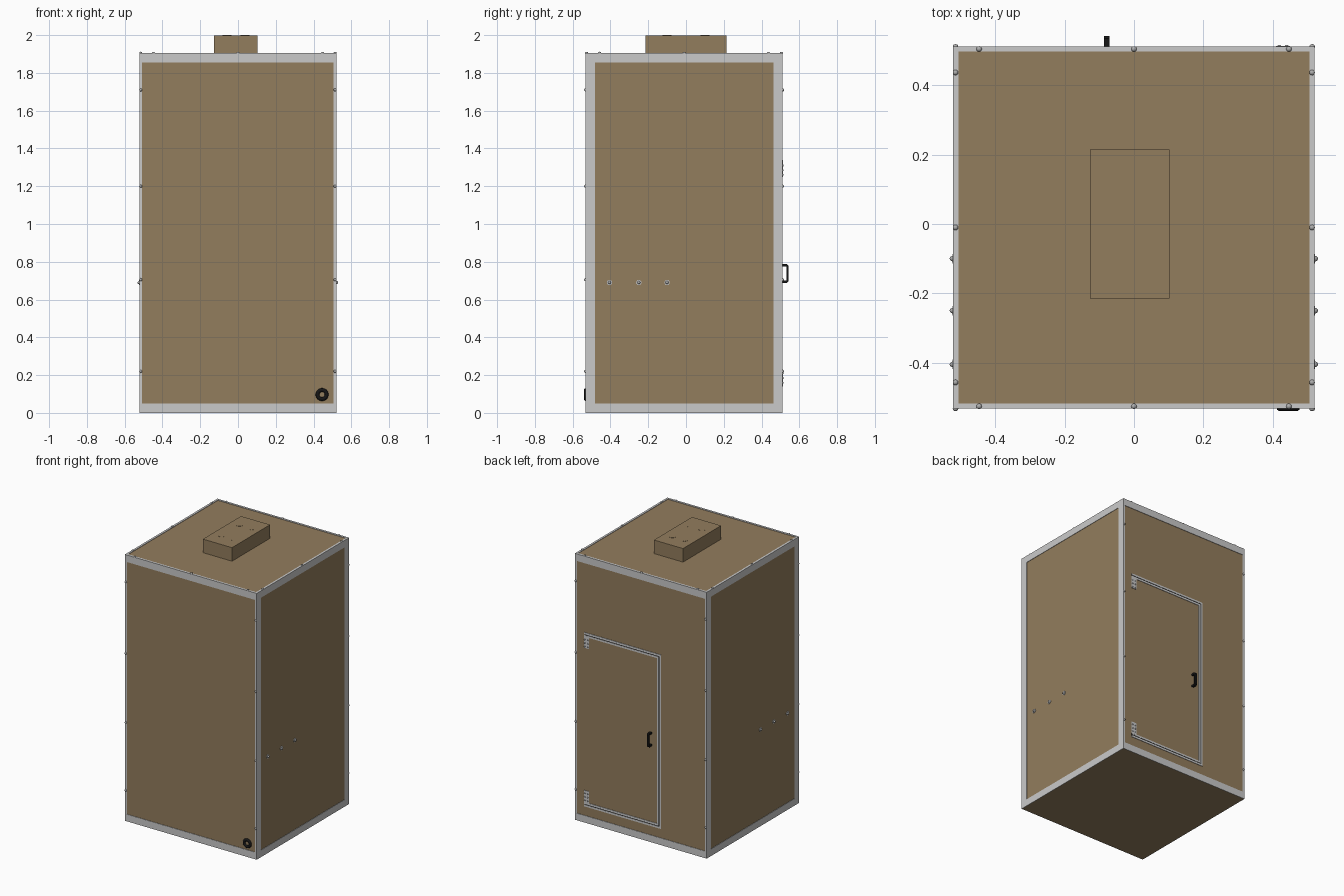
import bpy, bmesh, math
from mathutils import Matrix, Vector

if "Cube" in bpy.data.objects:
    bpy.data.objects.remove(bpy.data.objects["Cube"])


def material(name, rgb):
    m = bpy.data.materials.new(name)
    m.diffuse_color = (*rgb, 1)
    m.use_nodes = True
    m.node_tree.nodes["Principled BSDF"].inputs["Base Color"].default_value = m.diffuse_color
    return m


WOOD = material("brown board", (0.29, 0.205, 0.11))
METAL = material("light metal", (0.59, 0.59, 0.59))
STEEL = material("bolt steel", (0.42, 0.42, 0.42))
BLACK = material("black", (0.008, 0.008, 0.008))

# Outer limits of the cabinet, and thickness of the trim
X0, X1, Y0, Y1, Z1, T = -0.522, 0.521, -0.533, 0.512, 1.905, 0.003


def finish(name, bm, mat, smooth=False):
    me = bpy.data.meshes.new(name)
    bmesh.ops.recalc_face_normals(bm, faces=bm.faces)
    bm.to_mesh(me)
    bm.free()
    ob = bpy.data.objects.new(name, me)
    bpy.context.collection.objects.link(ob)
    me.materials.append(mat)
    if smooth:
        bpy.ops.object.select_all(action='DESELECT')
        ob.select_set(True)
        bpy.context.view_layer.objects.active = ob
        bpy.ops.object.shade_smooth_by_angle(angle=math.radians(40))
    return ob


def boxes(name, limits, mat):
    """One object from boxes given as (x0, x1, y0, y1, z0, z1)."""
    bm = bmesh.new()
    for a, b, c, d, e, f in limits:
        mid = Matrix.Translation(((a + b) / 2, (c + d) / 2, (e + f) / 2))
        bmesh.ops.create_cube(bm, size=1, matrix=mid @ Matrix.Diagonal((b - a, d - c, f - e, 1)))
    return finish(name, bm, mat)


def facing(point, normal):
    return Matrix.Translation(point) @ Vector(normal).to_track_quat('Z', 'Y').to_matrix().to_4x4()


def domes(name, spots, r, h, mat):
    """Rounded bolt heads, each at (point, normal)."""
    bm = bmesh.new()
    for p, n in spots:
        bmesh.ops.create_uvsphere(bm, u_segments=12, v_segments=8, radius=1,
                                  matrix=facing(p, n) @ Matrix.Diagonal((r, r, h, 1)))
    return finish(name, bm, mat, True)


def discs(name, spots, r, h, mat, segs=32):
    bm = bmesh.new()
    for p, n in spots:
        bmesh.ops.create_cone(bm, cap_ends=True, segments=segs, radius1=r, radius2=r,
                              depth=2 * h, matrix=facing(p, n))
    return finish(name, bm, mat, True)


# Cabinet body
boxes("cabinet_body", [(X0 + T, X1 - T, Y0 + T, Y1 - T, 0, Z1 - T)], WOOD)

# Angle trim along all edges: wide legs 0.05, narrow legs 0.015
W, N = 0.05, 0.015
trim = []
for a, b in ((X0, X0 + T), (X1 - T, X1)):          # side faces
    trim += [(a, b, Y0, Y1, 0, W), (a, b, Y0, Y1, Z1 - W, Z1),
             (a, b, Y0, Y0 + W, W, Z1 - W), (a, b, Y1 - W, Y1, W, Z1 - W)]
for c, d in ((Y0, Y0 + T), (Y1 - T, Y1)):          # front and back faces
    trim += [(X0, X1, c, d, 0, W), (X0, X1, c, d, Z1 - W, Z1),
             (X0, X0 + N, c, d, W, Z1 - W), (X1 - N, X1, c, d, W, Z1 - W)]
trim += [(X0, X1, Y0, Y0 + N, Z1 - T, Z1), (X0, X1, Y1 - N, Y1, Z1 - T, Z1),
         (X0, X0 + N, Y0, Y1, Z1 - T, Z1), (X1 - N, X1, Y0, Y1, Z1 - T, Z1)]
boxes("edge_trim", trim, METAL)

# Trim bolts on the top edges and on the front and back uprights
spots = []
for u in (-0.447, 0, 0.447):
    spots += [((u, y, Z1), (0, 0, 1)) for y in (Y0 + 0.007, Y1 - 0.007)]
    spots += [((x, u - 0.01, Z1), (0, 0, 1)) for x in (X0 + 0.007, X1 - 0.007)]
for z in (0.22, 0.705, 1.2, 1.71):
    for x in (X0 + 0.007, X1 - 0.007):
        spots += [((x, Y0, z), (0, -1, 0)), ((x, Y1, z), (0, 1, 0))]
domes("trim_bolts", spots, 0.008, 0.007, STEEL)

# Three shelf bolts with washers on each side
side = [((x, y, 0.69), (n, 0, 0)) for x, n in ((X0 + T, -1), (X1 - T, 1))
        for y in (-0.405, -0.25, -0.1)]
discs("side_washers", side, 0.014, 0.004, METAL, 20)
domes("side_bolts", side, 0.009, 0.013, STEEL)

# Top box with four round plugs
boxes("top_box", [(-0.127, 0.103, -0.215, 0.215, Z1 - T, 1.999)], WOOD)
discs("top_box_plugs", [((x, y, 1.999), (0, 0, 1)) for x in (-0.058, 0.037)
                        for y in (-0.1, 0.1)], 0.024, 0.001, WOOD)

# Cable grommet at the lower front corner
bpy.ops.mesh.primitive_torus_add(major_radius=0.024, minor_radius=0.01, major_segments=32,
                                 minor_segments=10, location=(0.445, Y0 + T, 0.097),
                                 rotation=(math.pi / 2, 0, 0))
grommet = bpy.context.object
grommet.name = "cable_grommet"
grommet.data.materials.append(BLACK)
bpy.ops.object.shade_smooth_by_angle(angle=math.radians(40))

# Back door: two U-shaped trim strips with a dark gap between them
DX0, DX1, DZ0, DZ1 = -0.16, 0.447, 0.115, 1.36


def door_u(inset, w, y):
    a, e, f = DX0 + inset, DZ0 + inset, DZ1 - inset
    c = Y1 - T - 0.001
    return [(a, DX1, c, y, f - w, f), (a, DX1, c, y, e, e + w), (a, a + w, c, y, e, f)]


boxes("door_gap", door_u(0.008, 0.016, Y1 - 0.002), BLACK)
boxes("door_trim", door_u(0, 0.013, Y1) + door_u(0.018, 0.013, Y1), METAL)

# Hinges with screws
boxes("door_hinges", [(0.41, 0.45, Y1 - T, Y1 + 0.001, z - 0.045, z + 0.045)
                      for z in (0.185, 1.295)], METAL)
domes("hinge_screws", [((x, Y1 + 0.001, z + d), (0, 1, 0)) for x in (0.419, 0.441)
                       for z in (0.185, 1.285) for d in (-0.025, 0, 0.025)], 0.005, 0.004, STEEL)

# Door handle: a bow with bevelled corners
bm = bmesh.new()
yo, yi = 0.543, Y1 - T
profile = [(yi, 0.688), (yo - 0.008, 0.688), (yo, 0.696), (yo, 0.779), (yo - 0.008, 0.787),
           (yi, 0.787), (yi, 0.774), (yo - 0.01, 0.774), (yo - 0.01, 0.701), (yi, 0.701)]
face = bm.faces.new([bm.verts.new((-0.086, y, z)) for y, z in profile])
ext = bmesh.ops.extrude_face_region(bm, geom=[face])
bmesh.ops.translate(bm, vec=(0.016, 0, 0),
                    verts=[v for v in ext["geom"] if isinstance(v, bmesh.types.BMVert)])
finish("door_handle", bm, BLACK)
